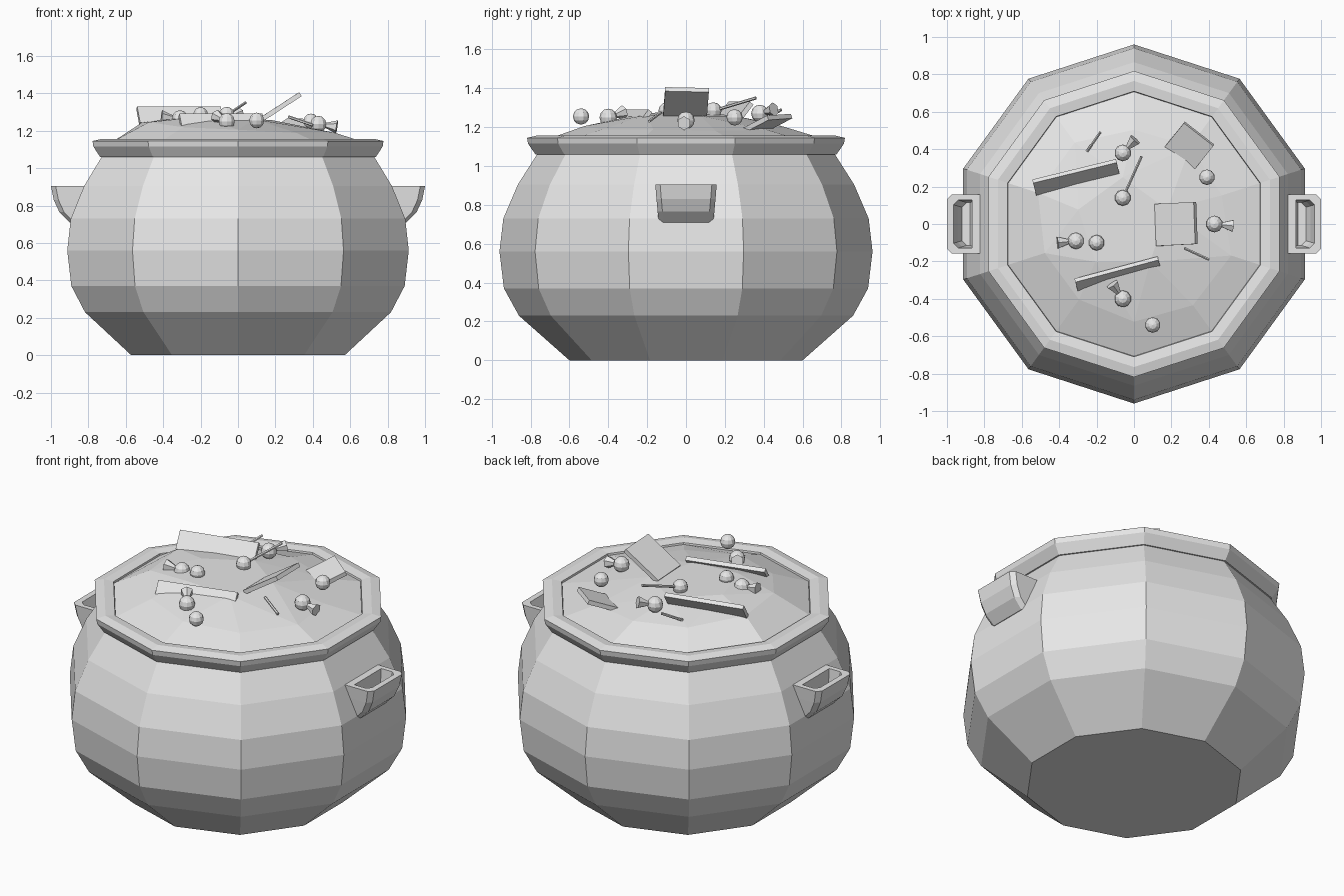
import bpy, bmesh, math, random
from mathutils import Vector, Matrix

random.seed(4)
cube = bpy.data.objects.get("Cube")
if cube:
    bpy.data.objects.remove(cube, do_unlink=True)

grey = bpy.data.materials.new("plain grey")
grey.use_nodes = True
grey.diffuse_color = (0.8, 0.8, 0.8, 1)
grey.node_tree.nodes["Principled BSDF"].inputs["Base Color"].default_value = (0.8, 0.8, 0.8, 1)


def finish(name, bm):
    bmesh.ops.recalc_face_normals(bm, faces=bm.faces)
    mesh = bpy.data.meshes.new(name)
    bm.to_mesh(mesh)
    bm.free()
    mesh.materials.append(grey)
    obj = bpy.data.objects.new(name, mesh)
    bpy.context.collection.objects.link(obj)
    return obj


def loft(name, rings, cap_start=False, cap_end=False, loop=False):
    bm = bmesh.new()
    loops = [[bm.verts.new(p) for p in ring] for ring in rings]
    pairs = list(zip(loops, loops[1:]))
    if loop:
        pairs.append((loops[-1], loops[0]))
    for a, b in pairs:
        n = len(a)
        for i in range(n):
            j = (i + 1) % n
            bm.faces.new((a[i], a[j], b[j], b[i]))
    if cap_start:
        bm.faces.new(loops[0])
    if cap_end:
        bm.faces.new(loops[-1])
    return finish(name, bm)


def decagon(r, z):
    return [(r * math.sin(math.tau * i / 10), r * math.cos(math.tau * i / 10), z)
            for i in range(10)]


def frame(centre, along, normal):
    # Matrix with local x along the part and local z close to the normal
    x = Vector(along).normalized()
    y = Vector(normal).cross(x).normalized()
    m = Matrix((x, y, x.cross(y))).transposed().to_4x4()
    m.translation = Vector(centre)
    return m


# Pot body and flared rim
body = [(0.60, 0), (0.86, 0.23), (0.937, 0.37), (0.96, 0.56),
        (0.94, 0.73), (0.865, 0.905), (0.76, 1.07)]
loft("pot_body", [decagon(r, z) for r, z in body], cap_start=True)
rim = [(0.74, 1.06), (0.775, 1.06), (0.813, 1.115), (0.818, 1.145),
       (0.765, 1.157), (0.71, 1.15), (0.70, 1.09)]
loft("pot_rim", [decagon(r, z) for r, z in rim], loop=True)


# Scoop handles, with a hollow open at the top
def handle_ring(side, x_in, x_out, half, z):
    c = 0.025
    pts = [(x_in, -half), (x_out - c, -half), (x_out, c - half),
           (x_out, half - c), (x_out - c, half), (x_in, half)]
    return [(side * x, y, z) for x, y in pts]


for side, label in ((1, "left"), (-1, "right")):
    levels = [(0.80, 0.90, 0.14, 0.71), (0.80, 0.955, 0.146, 0.765),
              (0.80, 0.985, 0.152, 0.83), (0.80, 1.0, 0.158, 0.905),
              (0.865, 0.965, 0.128, 0.905), (0.865, 0.945, 0.122, 0.83),
              (0.87, 0.92, 0.115, 0.775)]
    loft(label + "_handle", [handle_ring(side, *v) for v in levels], True, True)

# Faceted mound filling the pot
bm = bmesh.new()
outer = [bm.verts.new(p) for p in decagon(0.707, 1.14)]
middle, inner = [], []
for x, y, z in decagon(0.52, 1.21):
    k = random.uniform(0.94, 1.06)
    middle.append(bm.verts.new((x * k, y * k, z - 0.055 * x + random.uniform(-0.01, 0.01))))
for x, y, z in decagon(0.25, 1.262)[::2]:
    inner.append(bm.verts.new((x - 0.06, y, z - 0.03 * x + random.uniform(-0.01, 0.01))))
for i in range(10):
    j = (i + 1) % 10
    bm.faces.new((outer[i], outer[j], middle[j], middle[i]))
for i in range(5):
    a, b = inner[i], inner[(i + 1) % 5]
    m0, m1, m2 = (middle[(2 * i + k) % 10] for k in range(3))
    bm.faces.new((a, m0, m1))
    bm.faces.new((a, m1, b))
    bm.faces.new((b, m1, m2))
bm.faces.new(inner)
finish("filling", bm)


# Flat bars and chunks lying in the filling
def bar(name, centre, along, normal, size):
    bm = bmesh.new()
    bmesh.ops.create_cube(bm, size=1, matrix=frame(centre, along, normal)
                          @ Matrix.Diagonal((*size, 1)))
    finish(name, bm)


bar("back_bar", (-0.31, 0.25, 1.28), (0.45, 0.11, 0), (0.15, -0.75, 0.6), (0.46, 0.11, 0.025))
bar("front_bar", (-0.085, -0.275, 1.24), (0.45, 0.12, 0), (0.15, -0.75, 0.6), (0.46, 0.11, 0.025))
bar("raised_bar", (0.225, 0, 1.325), (0.2, 0.01, 0.13), (-0.5, 0, 0.8), (0.25, 0.225, 0.025))
bar("rear_chunk", (0.29, 0.41, 1.215), (0.18, -0.14, -0.01), (-0.15, -0.35, 0.9), (0.2, 0.2, 0.025))


# Candies: faceted balls, some with twisted wrapper ends
def ball(name, centre, radius=0.045):
    bm = bmesh.new()
    bmesh.ops.create_uvsphere(bm, u_segments=10, v_segments=6, radius=radius,
                              matrix=Matrix.Translation(centre))
    finish(name, bm)


def cone(name, start, end, r1, r2, sides):
    a, b = Vector(start), Vector(end)
    turn = (b - a).to_track_quat("Z", "Y").to_matrix().to_4x4()
    bm = bmesh.new()
    bmesh.ops.create_cone(bm, cap_ends=True, segments=sides, radius1=r1, radius2=r2,
                          depth=(b - a).length,
                          matrix=Matrix.Translation((a + b) / 2) @ turn)
    finish(name, bm)


wrapped = [((0.43, 0, 1.235), (1, -0.1, -0.15)), ((-0.31, -0.09, 1.265), (-1, -0.1, 0.1)),
           ((-0.06, -0.40, 1.25), (-0.5, 0.7, 0.25)), ((-0.06, 0.38, 1.27), (0.6, 0.65, 0.2))]
for i, (place, way) in enumerate(wrapped):
    c, d = Vector(place), Vector(way).normalized()
    ball(f"wrapped_candy_{i}", c)
    cone(f"wrapper_end_{i}", c + d * 0.035, c + d * 0.1, 0.012, 0.036, 6)

for i, place in enumerate([(0.39, 0.25, 1.25), (-0.20, -0.10, 1.285), (0.10, -0.54, 1.255)]):
    ball(f"round_candy_{i}", place, 0.042)

# Lollipop and loose sticks
ball("lollipop_head", (-0.06, 0.14, 1.285), 0.043)
cone("lollipop_stick", (-0.05, 0.16, 1.29), (0.04, 0.36, 1.35), 0.008, 0.008, 6)
cone("rear_stick", (-0.25, 0.39, 1.23), (-0.18, 0.49, 1.29), 0.008, 0.008, 6)
cone("side_stick", (0.27, -0.13, 1.275), (0.40, -0.19, 1.23), 0.008, 0.008, 6)
